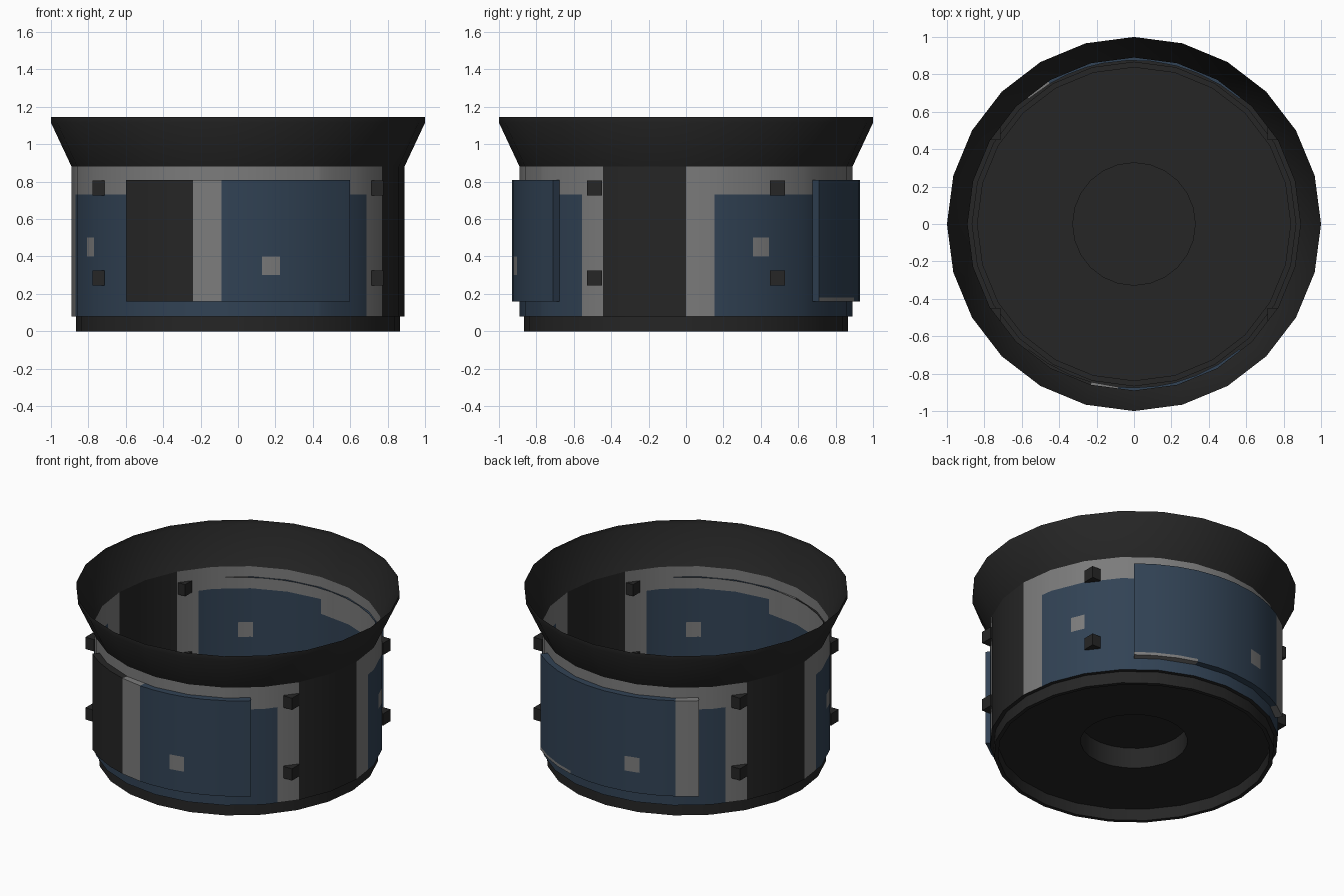
import bpy, bmesh, math

if "Cube" in bpy.data.objects:
    bpy.data.objects.remove(bpy.data.objects["Cube"])


def material(name, rgb):
    m = bpy.data.materials.new(name)
    m.diffuse_color = (*rgb, 1)
    m.use_nodes = True
    m.node_tree.nodes["Principled BSDF"].inputs["Base Color"].default_value = m.diffuse_color
    return m


DARK, GREY, BLUE = 0, 1, 2
MATS = [material("charcoal", (.019, .019, .019)),
        material("worn_grey", (.2, .2, .2)),
        material("slate_blue", (.031, .055, .09))]


def finish(name, bm, smooth=True):
    me = bpy.data.meshes.new(name)
    bm.to_mesh(me)
    bm.free()
    ob = bpy.data.objects.new(name, me)
    bpy.context.collection.objects.link(ob)
    for m in MATS:
        me.materials.append(m)
    if smooth:
        bpy.ops.object.select_all(action='DESELECT')
        bpy.context.view_layer.objects.active = ob
        ob.select_set(True)
        bpy.ops.object.shade_smooth_by_angle(angle=math.radians(30))
    return ob


def polar(r, deg, z):
    a = math.radians(deg)
    return (r * math.cos(a), r * math.sin(a), z)


def revolve(name, profile, n=24, cap=False):
    """Revolve (radius, z) points into an n-sided shell."""
    bm = bmesh.new()
    rings = [[bm.verts.new(polar(r, 360 * i / n, z)) for i in range(n)] for r, z in profile]
    for a, b in zip(rings, rings[1:]):
        for i in range(n):
            j = (i + 1) % n
            bm.faces.new((a[i], a[j], b[j], b[i]))
    if cap:
        bm.faces.new(rings[-1])
    return finish(name, bm)


# Flared top collar
revolve("flared_collar", [(.89, .88), (1, 1.115), (1, 1.145)])

# Base lip, floor and round recess in the underside
revolve("base", [(.33, .22), (.33, .08), (.84, .08), (.84, 0), (.865, 0), (.865, .08), (.89, .08)][::-1], cap=True)


# Main wall: two painted panels, 180 degrees apart, with dark gaps
def wall_colour(deg, z):
    a = deg % 180
    if a > 150:
        return DARK
    if .4 < z < .5 and (24 < a < 30 or 119 < a < 125):
        return GREY
    top = .63 if 50 < a < 90 else .73
    return BLUE if 10 < a < 141 and z < top else GREY


half = sorted(set(range(0, 180, 15)) | {10, 24, 50, 119, 125, 141})
angles = half + [a + 180 for a in half]
levels = [.08, .4, .5, .63, .73, .88]
bm = bmesh.new()
cos_half = math.cos(math.radians(7.5))
grid = [[bm.verts.new(polar(.89 * cos_half / math.cos(math.radians(a % 15 - 7.5)), a, z))
         for a in angles] for z in levels]
for k in range(len(levels) - 1):
    for i, a in enumerate(angles):
        j = (i + 1) % len(angles)
        f = bm.faces.new((grid[k][i], grid[k][j], grid[k + 1][j], grid[k + 1][i]))
        nxt = angles[j] if j else 360
        f.material_index = wall_colour((a + nxt) / 2, (levels[k] + levels[k + 1]) / 2)
finish("wall", bm)


# Raised curved plates at front and back
def plate(name, breaks, zs, colour):
    bm = bmesh.new()
    outer = [[bm.verts.new(polar(.93, a, z)) for a in breaks] for z in zs]
    inner = [[bm.verts.new(polar(.875, a, z)) for a in breaks] for z in (zs[0], zs[-1])]
    n = len(breaks) - 1
    for i in range(n):
        mid = (breaks[i] + breaks[i + 1]) / 2
        for k in range(len(zs) - 1):
            f = bm.faces.new((outer[k][i], outer[k][i + 1], outer[k + 1][i + 1], outer[k + 1][i]))
            f.material_index = colour(mid, (zs[k] + zs[k + 1]) / 2)
        f = bm.faces.new((inner[0][i], inner[0][i + 1], outer[0][i + 1], outer[0][i]))
        f.material_index = colour(mid, zs[0])
        f = bm.faces.new((outer[-1][i], outer[-1][i + 1], inner[1][i + 1], inner[1][i]))
        f.material_index = colour(mid, zs[-1])
    for i in (0, n):
        loop = [inner[0][i]] + [row[i] for row in outer] + [inner[1][i]]
        f = bm.faces.new(loop if i == n else loop[::-1])
        f.material_index = colour(breaks[i], .6)
    bmesh.ops.recalc_face_normals(bm, faces=bm.faces)
    return finish(name, bm)


def front_colour(a, z):
    if a < -105:
        return DARK
    if a < -95.5 or (-82 < a < -76 and .3 < z < .4):
        return GREY
    return BLUE


def back_colour(a, z):
    if a > 121 or (a < 75 and z < .18) or (101 < a < 107 and .3 < z < .4):
        return GREY
    return BLUE


plate("front_plate", [-130, -122, -113, -105, -95.5, -90, -82, -76, -68, -59, -50],
      [.16, .3, .4, .81], front_colour)
plate("back_plate", [50, 58, 67, 75, 84, 92, 101, 107, 114, 121, 130],
      [.16, .18, .3, .4, .81], back_colour)

# Small mounting blocks on the wall
for sx in (-1, 1):
    for sy in (-1, 1):
        for level, z in (("lower", .285), ("upper", .765)):
            bm = bmesh.new()
            bmesh.ops.create_cube(bm, size=1)
            for v in bm.verts:
                v.co = (v.co.x * .065 + sx * .745, v.co.y * .08 + sy * .49, v.co.z * .08 + z)
            finish(level + "_mounting_block", bm, False)
